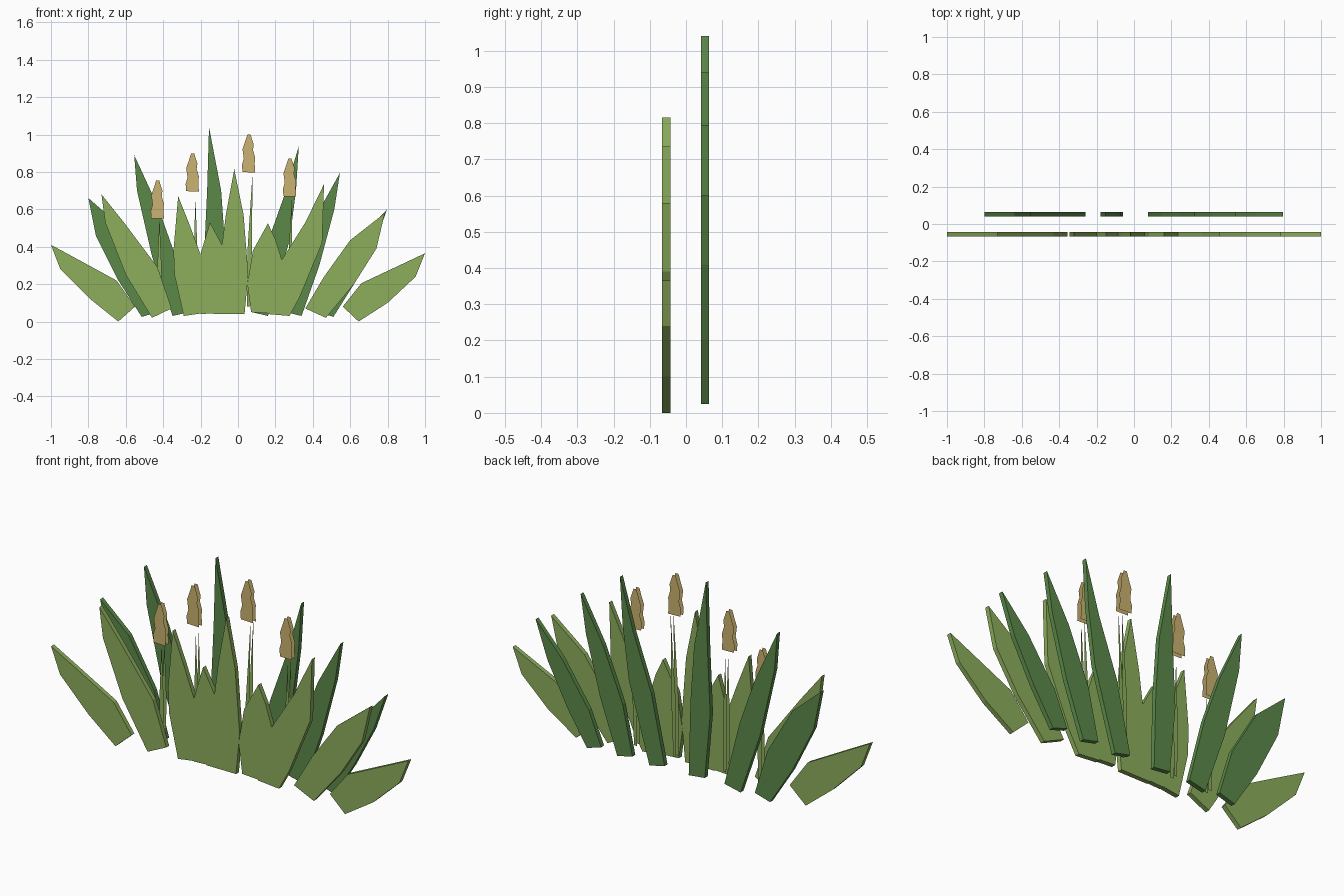
import bpy, bmesh


def material(name, rgb):
    m = bpy.data.materials.new(name)
    lin = [((c / 255 + 0.055) / 1.055) ** 2.4 for c in rgb]
    m.diffuse_color = (*lin, 1)
    return m


LIGHT = material("light_green", (141, 173, 92))
DARK = material("dark_green", (91, 137, 73))
TAN = material("straw", (203, 178, 112))


def plate(name, outline, y0, y1, mat, walls=True):
    """Flat outline in x,z given a front and a back face, with optional side walls."""
    bm = bmesh.new()
    front = [bm.verts.new((x, y0, z)) for x, z in outline]
    back = [bm.verts.new((x, y1, z)) for x, z in outline]
    bm.faces.new(front)
    bm.faces.new(back[::-1])
    if walls:
        n = len(outline)
        for i in range(n):
            j = (i + 1) % n
            bm.faces.new((front[j], front[i], back[i], back[j]))
    bm.normal_update()
    me = bpy.data.meshes.new(name)
    bm.to_mesh(me)
    bm.free()
    me.materials.append(mat)
    ob = bpy.data.objects.new(name, me)
    bpy.context.collection.objects.link(ob)
    return ob


def front_leaf(name, *pts):
    plate("front_leaf_" + name, pts, -0.066, -0.043, LIGHT)


def back_leaf(name, *pts):
    plate("back_leaf_" + name, pts, 0.041, 0.064, DARK)


# Front row of broad leaves: tip, left edge, base, right edge
front_leaf("far_left", (-1, .41), (-.95, .28), (-.79, .12), (-.64, 0),
           (-.55, .08), (-.65, .22), (-.87, .34))
front_leaf("left", (-.73, .68), (-.71, .53), (-.60, .25), (-.46, .02),
           (-.355, .07), (-.43, .29), (-.61, .53))
front_leaf("mid_left", (-.32, .67), (-.345, .38), (-.34, .25), (-.29, .03),
           (-.15, .05), (-.16, .25), (-.26, .52))
front_leaf("small_left", (-.15, .53), (-.205, .345), (-.23, .2), (-.2, .04),
           (-.02, .05), (-.035, .28), (-.08, .4))
front_leaf("centre", (-.02, .815), (-.065, .57), (-.1, .3), (-.13, .04),
           (.035, .04), (.055, .25), (.03, .57))
front_leaf("small_right", (.16, .525), (.08, .38), (.05, .2), (.07, .05),
           (.24, .04), (.25, .28), (.2, .44))
front_leaf("mid_right", (.46, .735), (.36, .53), (.225, .315), (.13, .12), (.16, .04),
           (.275, .03), (.33, .13), (.45, .42))
front_leaf("right", (.785, .58), (.6, .435), (.46, .24), (.36, .07),
           (.47, .02), (.62, .2), (.74, .39))
front_leaf("far_right", (1, .365), (.66, .205), (.56, .08), (.645, 0),
           (.8, .1), (.95, .24))

# Back row of tall dark leaves
back_leaf("far_left", (-.8, .66), (-.76, .46), (-.64, .22), (-.515, .025),
          (-.43, .05), (-.5, .28), (-.64, .52))
back_leaf("left", (-.555, .89), (-.54, .7), (-.46, .35), (-.35, .03),
          (-.26, .05), (-.345, .38), (-.43, .62))
back_leaf("mid_left", (-.155, 1.04), (-.165, .7), (-.18, .38), (-.15, .05),
          (-.06, .04), (-.07, .42), (-.09, .7))
back_leaf("mid_right", (.325, .94), (.25, .68), (.15, .4), (.075, .05),
          (.16, .03), (.275, .43), (.31, .7))
back_leaf("right", (.545, .795), (.42, .57), (.31, .3), (.255, .05),
          (.34, .03), (.435, .3), (.515, .6))
back_leaf("far_right", (.797, .6), (.65, .44), (.5, .22), (.43, .05),
          (.51, .025), (.62, .2), (.73, .41))

# Stalks and seed heads between the rows, open-edged double sheets
HEAD_LEFT = [(-.008, .203), (-.02, .165), (-.034, .125), (-.027, .075), (-.037, .04), (-.034, .002)]
HEAD_RIGHT = [(.034, 0), (.031, .05), (.034, .08), (.022, .12), (.026, .15), (.009, .203)]
#        base x, tip x, tip z, head x, head z
HEADS = [(-.42, -.42, .56, -.43, .55), (-.225, -.228, .66, -.243, .695),
         (.055, .078, .80, .058, .797), (.275, .288, .66, .277, .668)]
for i, (bx, tx, tz, hx, hz) in enumerate(HEADS, 1):
    mx, mz = bx + 0.3 * (tx - bx), 0.08 + 0.4 * (tz - 0.08)
    stalk = [(tx, tz), (mx - .012, mz), (bx - .008, .08), (bx + .008, .08), (mx + .012, mz)]
    plate(f"stalk_{i}", stalk, -0.0115, 0.0115, LIGHT, walls=False)
    head = [(hx + x, hz + z) for x, z in HEAD_LEFT + HEAD_RIGHT]
    plate(f"seed_head_{i}", head, -0.0115, 0.0115, TAN, walls=False)
